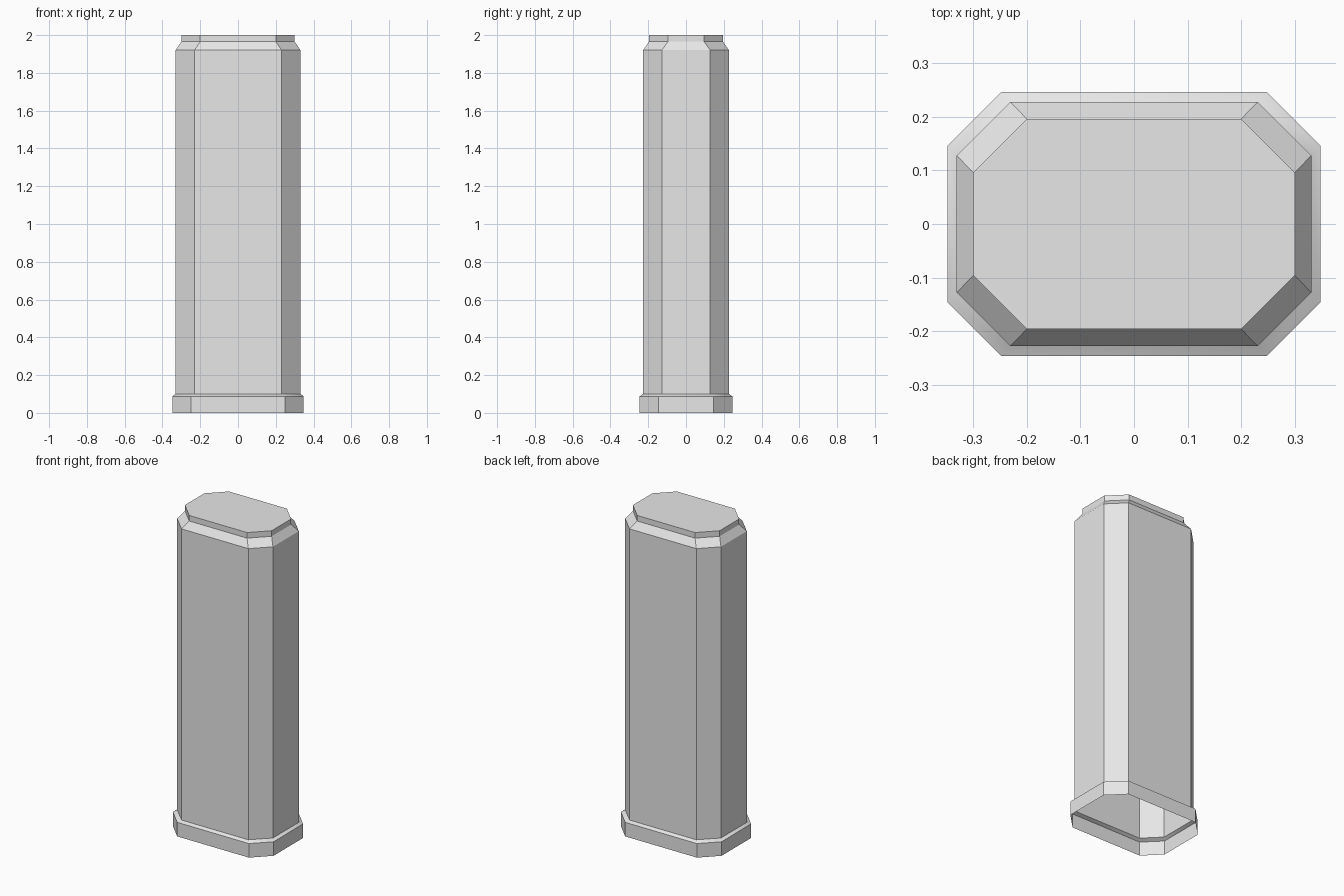
import bpy, bmesh, math

if "Cube" in bpy.data.objects:
    bpy.data.objects.remove(bpy.data.objects["Cube"], do_unlink=True)

# Plain grey paint
grey = bpy.data.materials.new("light grey")
grey.use_nodes = True
colour = (0.8, 0.8, 0.8, 1)
grey.diffuse_color = colour
grey.node_tree.nodes["Principled BSDF"].inputs["Base Color"].default_value = colour

CUT = 0.1  # corner cut of every octagonal section


def octagon(bm, hx, hy, z):
    """Ring of vertices for a rectangle with cut corners."""
    corner = [(hx, hy - CUT), (hx - CUT, hy)]
    pts = corner + [(-x, y) for x, y in reversed(corner)]
    pts += [(-x, -y) for x, y in pts]
    return [bm.verts.new((x, y, z)) for x, y in pts]


def shell(name, sections, capped=False):
    """Loft octagonal sections (half width, half depth, height), open below."""
    bm = bmesh.new()
    rings = [octagon(bm, *s) for s in sections]
    for low, high in zip(rings, rings[1:]):
        for i in range(len(low)):
            j = (i + 1) % len(low)
            bm.faces.new((low[i], low[j], high[j], high[i]))
    if capped:
        bm.faces.new(rings[-1])
    mesh = bpy.data.meshes.new(name)
    bm.to_mesh(mesh)
    bm.free()
    mesh.materials.append(grey)
    obj = bpy.data.objects.new(name, mesh)
    bpy.context.collection.objects.link(obj)
    bpy.ops.object.select_all(action="DESELECT")
    obj.select_set(True)
    bpy.context.view_layer.objects.active = obj
    bpy.ops.object.shade_smooth_by_angle(angle=math.radians(30))


# Hollow plinth with a sloping ledge
shell("plinth", [(0.348, 0.246, 0), (0.348, 0.246, 0.088), (0.331, 0.228, 0.1)])
# Tall shaft with bevelled shoulder and flat cap
shell("shaft", [(0.331, 0.228, 0.1), (0.331, 0.228, 1.92),
                (0.3, 0.196, 1.965), (0.3, 0.196, 2)], capped=True)
